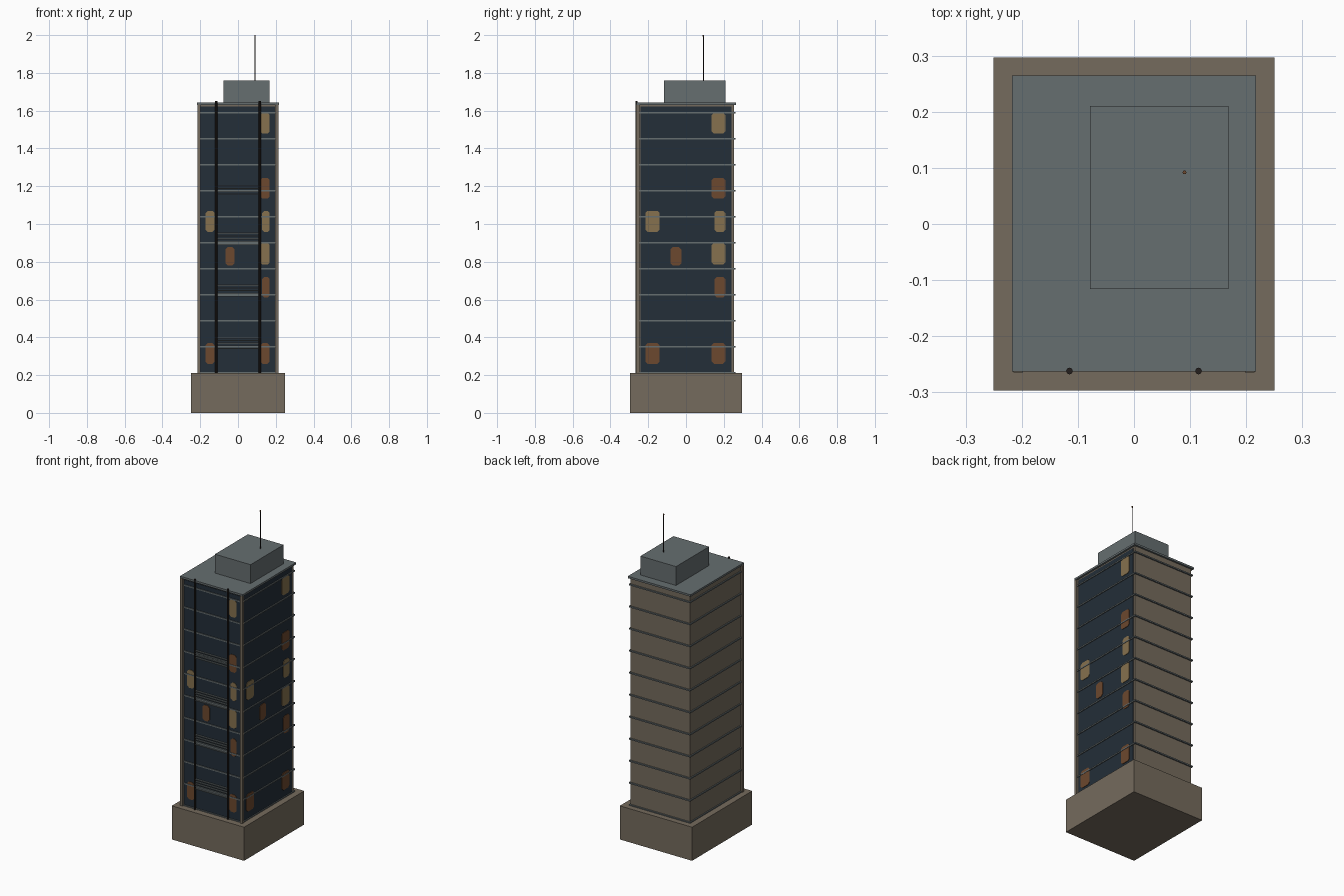
import bpy
import math

if "Cube" in bpy.data.objects:
    bpy.data.objects.remove(bpy.data.objects["Cube"])


def srgb(r, g, b):
    def lin(c):
        c /= 255
        return c / 12.92 if c <= 0.04045 else ((c + 0.055) / 1.055) ** 2.4
    return (lin(r), lin(g), lin(b), 1)


def material(name, *rgb):
    m = bpy.data.materials.new(name)
    m.diffuse_color = srgb(*rgb)
    m.use_nodes = True
    m.node_tree.nodes["Principled BSDF"].inputs["Base Color"].default_value = m.diffuse_color
    return m


STONE = material("brown_stone", 117, 107, 93)
GLASS = material("dark_glass", 35, 46, 56)
METAL = material("grey_metal", 102, 110, 112)
DARK = material("dark_iron", 36, 31, 29)
TAN = material("warm_light", 134, 113, 78)
ORANGE = material("orange_light", 108, 72, 46)


def make(name, verts, faces, mat):
    me = bpy.data.meshes.new(name)
    me.from_pydata(verts, [], faces)
    me.materials.append(mat)
    ob = bpy.data.objects.new(name, me)
    bpy.context.collection.objects.link(ob)
    return ob


def box(name, x0, x1, y0, y1, z0, z1, mat):
    v = [(x, y, z) for z in (z0, z1) for x, y in ((x0, y0), (x1, y0), (x1, y1), (x0, y1))]
    f = [(3, 2, 1, 0), (4, 5, 6, 7)] + [(i, (i + 1) % 4, (i + 1) % 4 + 4, i + 4) for i in range(4)]
    return make(name, v, f, mat)


def rod(name, x, y, z0, z1, r, mat, n=8):
    ring = [(x + r * math.cos(2 * math.pi * i / n), y + r * math.sin(2 * math.pi * i / n))
            for i in range(n)]
    v = [(*p, z) for z in (z0, z1) for p in ring]
    f = [tuple(reversed(range(n))), tuple(range(n, 2 * n))]
    f += [(i, (i + 1) % n, (i + 1) % n + n, i + n) for i in range(n)]
    return make(name, v, f, mat)


def window(name, side, u0, u1, z0, z1, mat):
    """Thin plate with clipped corners on the front or right glass."""
    c = 0.012
    prof = [(u0 + c, z0), (u1 - c, z0), (u1, z0 + c), (u1, z1 - c),
            (u1 - c, z1), (u0 + c, z1), (u0, z1 - c), (u0, z0 + c)]
    if side == "front":
        v = [(u, y, z) for y in (-0.25, -0.256) for u, z in prof]
    else:
        v = [(x, u, z) for x in (0.204, 0.21) for u, z in prof]
    f = [tuple(reversed(range(8))), tuple(range(8, 16))]
    f += [(i, (i + 1) % 8, (i + 1) % 8 + 8, i + 8) for i in range(8)]
    make(name, v, f, mat)


# plinth, shaft, roof and rooftop plant room
box("plinth", -0.25, 0.25, -0.297, 0.297, 0, 0.21, STONE)
box("tower_body", -0.205, 0.205, -0.25, 0.254, 0.21, 1.63, STONE)
box("roof_slab", -0.217, 0.217, -0.263, 0.265, 1.63, 1.642, METAL)
box("plant_room", -0.078, 0.168, -0.116, 0.21, 1.642, 1.76, METAL)
rod("antenna", 0.09, 0.092, 1.76, 1.995, 0.0025, DARK)
rod("antenna_tip", 0.09, 0.092, 1.992, 2.0, 0.0035, ORANGE)

# glass curtain walls on the front and right
box("front_glass", -0.198, 0.196, -0.253, -0.249, 0.215, 1.622, GLASS)
box("right_glass", 0.203, 0.207, -0.24, 0.24, 0.215, 1.622, GLASS)

# floor ledges
for i in range(11):
    z = 0.212 + 0.1378 * i
    box("floor_ledge", -0.212, 0.212, -0.258, 0.262, z - 0.004, z + 0.004, METAL)

# front corner posts and dark vertical pipes
for s in (-1, 1):
    a, b = sorted((s * 0.198, s * 0.215))
    box("corner_post", a, b, -0.265, -0.246, 0.21, 1.632, STONE)
    rod("vertical_pipe", s * 0.115, -0.262, 0.21, 1.65, 0.006, DARK)

# groups of thin louvres between the pipes
for top, count in ((1.202, 4), (0.951, 5), (0.676, 5), (0.398, 5)):
    for k in range(count):
        z = top - 0.0145 * k
        box("louvre", -0.112, 0.112, -0.262, -0.25, z - 0.003, z + 0.003, METAL)

# lit windows: (column, bottom, top, colour)
columns = {"front": {"right": (0.118, 0.168), "left": (-0.172, -0.124), "mid": (-0.066, -0.018)},
           "right": {"right": (0.136, 0.208), "left": (-0.215, -0.14), "mid": (-0.082, -0.025)}}
lit = [("right", 1.478, 1.588, TAN), ("right", 1.134, 1.244, ORANGE),
       ("right", 0.957, 1.07, TAN), ("right", 0.785, 0.9, TAN),
       ("right", 0.61, 0.72, ORANGE), ("right", 0.26, 0.37, ORANGE),
       ("left", 0.957, 1.07, TAN), ("left", 0.26, 0.37, ORANGE),
       ("mid", 0.78, 0.878, ORANGE)]
for side, cols in columns.items():
    for col, z0, z1, mat in lit:
        u0, u1 = cols[col]
        if z0 in (0.957, 0.61) and col == "right":
            u0 += 0.2 * (u1 - u0)
        window(side + "_window", side, u0, u1, z0, z1, mat)
